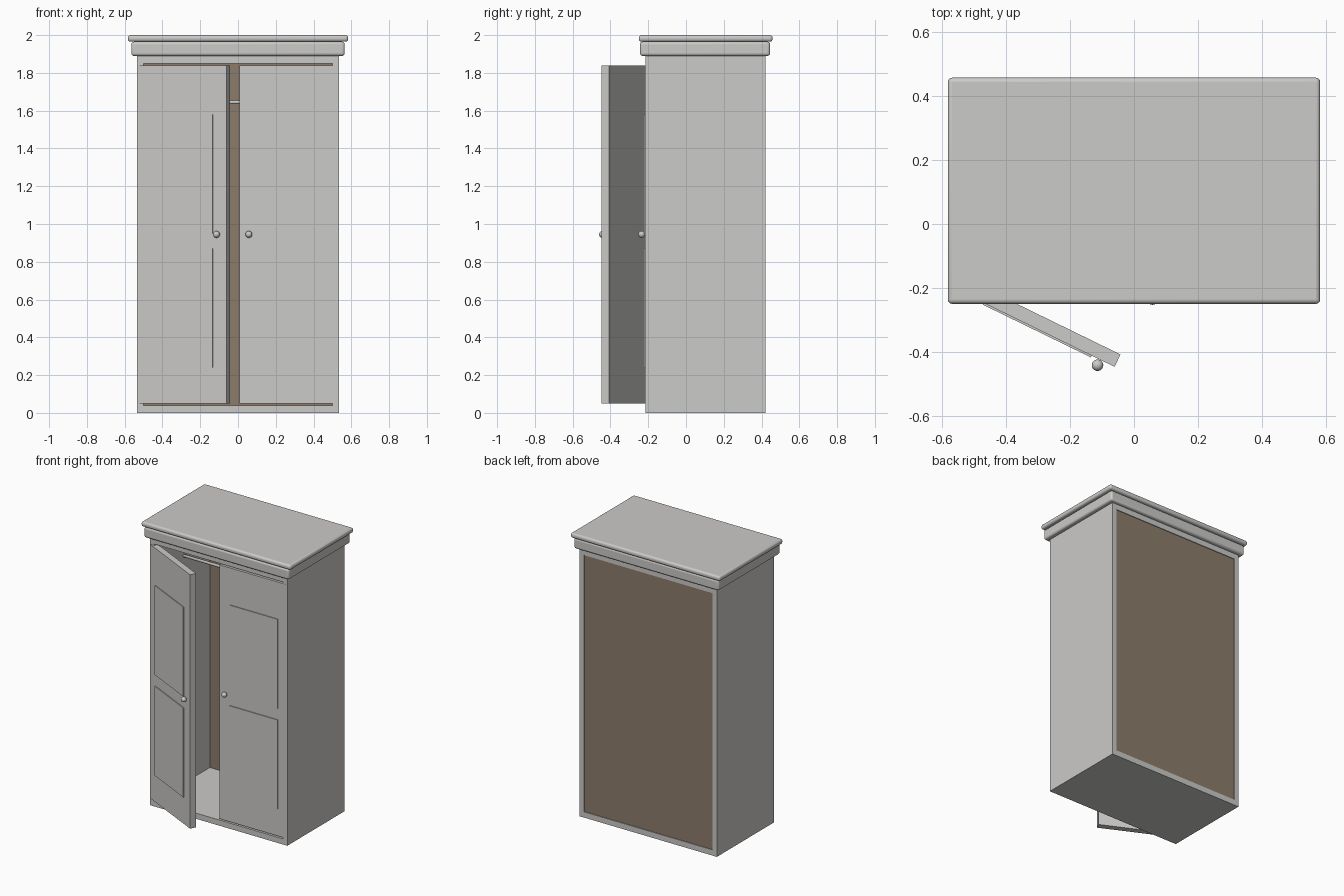
import bpy
import bmesh
from math import radians
from mathutils import Matrix, Vector

cube = bpy.data.objects.get("Cube")
if cube:
    bpy.data.objects.remove(cube, do_unlink=True)


def make_material(name, rgb):
    mat = bpy.data.materials.new(name)
    mat.use_nodes = True
    color = (*rgb, 1.0)
    mat.diffuse_color = color
    mat.node_tree.nodes["Principled BSDF"].inputs["Base Color"].default_value = color
    return mat


GREY = make_material("painted grey", (0.60, 0.593, 0.58))
BROWN = make_material("brown backing", (0.265, 0.203, 0.15))


def add_object(name, bm, mat, smooth=False):
    mesh = bpy.data.meshes.new(name)
    bm.to_mesh(mesh)
    bm.free()
    mesh.materials.append(mat)
    for poly in mesh.polygons:
        poly.use_smooth = smooth
    obj = bpy.data.objects.new(name, mesh)
    bpy.context.collection.objects.link(obj)
    return obj


def box(name, x, y, z, mat=GREY, round_edge=0.0):
    """Box given by its (low, high) range on each axis."""
    low, high = (Vector(c) for c in zip(sorted(x), sorted(y), sorted(z)))
    bm = bmesh.new()
    bmesh.ops.create_cube(bm, size=1, matrix=Matrix.Translation((low + high) / 2)
                          @ Matrix.Diagonal((*(high - low), 1)))
    obj = add_object(name, bm, mat)
    if round_edge:
        bevel = obj.modifiers.new("rounded edge", "BEVEL")
        bevel.width = round_edge
        bevel.segments = 4
        bpy.context.view_layer.objects.active = obj
        obj.select_set(True)
        bpy.ops.object.shade_smooth_by_angle(angle=radians(40))
        obj.select_set(False)
    return obj


# Carcass
HALF, FRONT, BACK, HEIGHT = 0.535, -0.215, 0.42, 1.89
BOARD = 0.035
INNER = HALF - BOARD
FLOOR, CEILING = 0.04, 1.85

for label, s in (("left", 1), ("right", -1)):
    box(f"{label}_side_panel", (s * INNER, s * HALF), (FRONT, BACK), (0, HEIGHT))
box("floor_board", (-INNER, INNER), (FRONT, BACK), (0, FLOOR))
box("top_board", (-INNER, INNER), (FRONT, BACK), (CEILING, HEIGHT))
box("back_panel", (-INNER, INNER), (BACK - 0.02, BACK - 0.005), (FLOOR, CEILING), BROWN)

# Crown moulding
box("lower_crown", (-0.565, 0.565), (-0.243, 0.445), (HEIGHT, 1.965), round_edge=0.014)
box("upper_crown", (-0.583, 0.583), (-0.25, 0.458), (1.965, 2.0), round_edge=0.014)

# Hanging rod
bm = bmesh.new()
bmesh.ops.create_cone(bm, cap_ends=True, segments=24, radius1=0.01, radius2=0.01,
                      depth=2 * INNER, matrix=Matrix.Translation((0, 0.11, 1.645))
                      @ Matrix.Rotation(radians(90), 4, "Y"))
add_object("hanging_rod", bm, GREY, smooth=True)


# Doors, each built outward from its hinge edge
def door(label, s, angle):
    parts = [box(f"{label}_door", (0, -s * 0.527), (0, 0.043), (0.05, 1.84))]
    for level, z in (("lower", (0.24, 0.87)), ("upper", (0.95, 1.58))):
        parts.append(box(f"{label}_door_{level}_raised_panel",
                         (-s * 0.072, -s * 0.447), (-0.006, 0.01), z))
    bm = bmesh.new()
    bmesh.ops.create_uvsphere(bm, u_segments=24, v_segments=16, radius=0.018,
                              matrix=Matrix.Translation((-s * 0.477, -0.019, 0.945)))
    parts.append(add_object(f"{label}_door_knob", bm, GREY, smooth=True))
    for part in parts:
        part.location = (s * (HALF - 0.0005), FRONT - 0.001, 0)
        part.rotation_euler.z = radians(angle)


door("left", 1, 0)
door("right", -1, -26)
